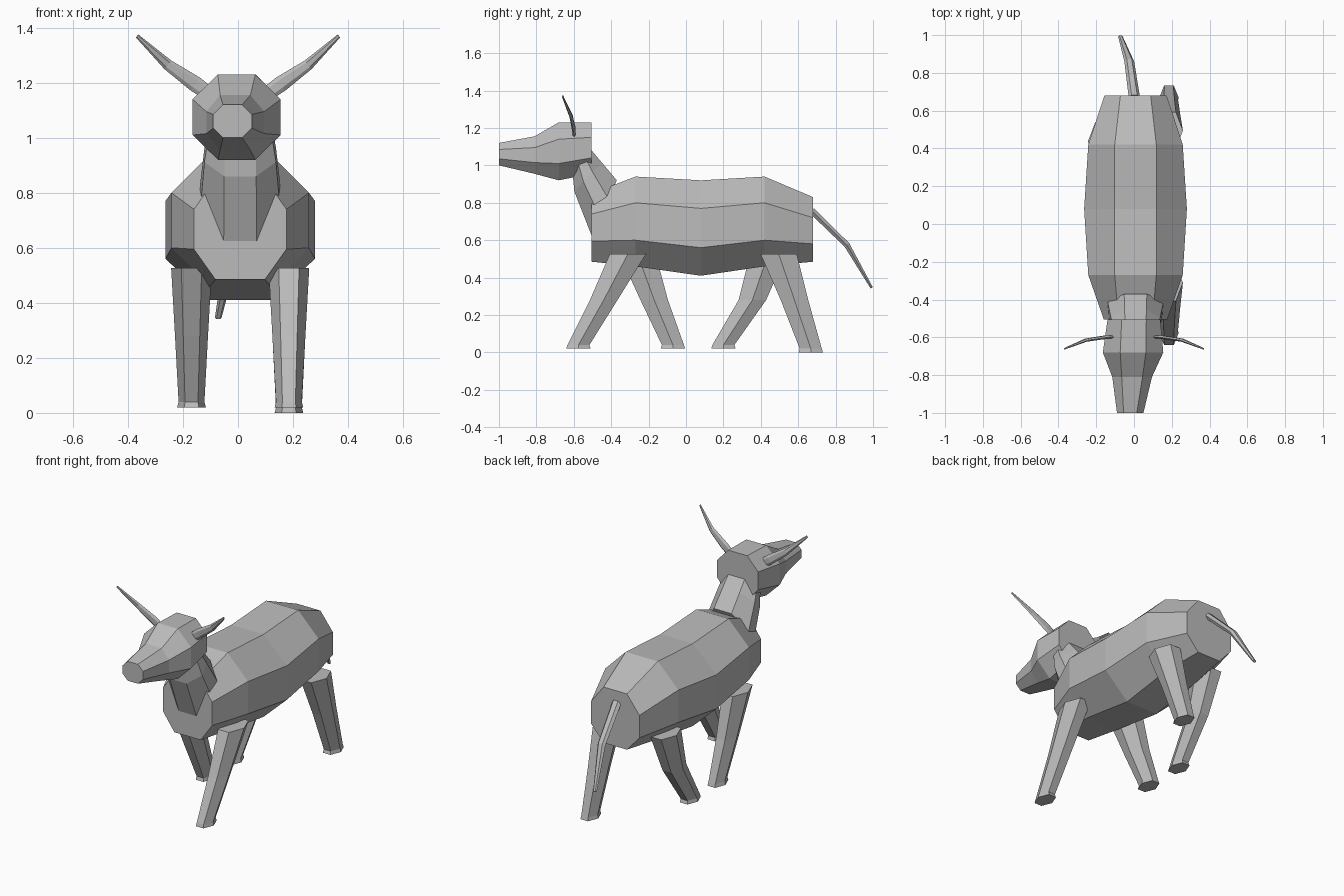
import bpy
import bmesh
from math import cos, sin, tau
from mathutils import Vector

default_cube = bpy.data.objects.get("Cube")
if default_cube:
    bpy.data.objects.remove(default_cube, do_unlink=True)

# Single grey material
grey = bpy.data.materials.new("plain_grey")
grey.use_nodes = True
grey_value = (0.5, 0.5, 0.5, 1)
grey.diffuse_color = grey_value
grey.node_tree.nodes["Principled BSDF"].inputs["Base Color"].default_value = grey_value

X_AXIS = Vector((1, 0, 0))
Y_AXIS = Vector((0, 1, 0))


def skin_rings(name, rings):
    """Join matching closed rings into a capped, flat shaded tube."""
    bm = bmesh.new()
    loops = [[bm.verts.new(point) for point in ring] for ring in rings]
    count = len(loops[0])
    for lower, upper in zip(loops, loops[1:]):
        for i in range(count):
            following = (i + 1) % count
            bm.faces.new((lower[i], lower[following], upper[following], upper[i]))
    bm.faces.new(loops[0])
    bm.faces.new(loops[-1])
    bmesh.ops.recalc_face_normals(bm, faces=bm.faces)
    mesh = bpy.data.meshes.new(name)
    bm.to_mesh(mesh)
    bm.free()
    mesh.materials.append(grey)
    part = bpy.data.objects.new(name, mesh)
    bpy.context.collection.objects.link(part)
    return part


def octagon(centre, outer, inner, levels):
    """Eight sided section from four (y, z) levels, top to bottom."""
    widths = (inner, outer, outer, inner)
    left = [(centre + w, y, z) for w, (y, z) in zip(widths, levels)]
    right = [(centre - w, y, z) for w, (y, z) in zip(widths, levels)]
    return left + right[::-1]


def upright_octagons(stations):
    """Sections standing upright at each y position."""
    return [octagon(centre, outer, inner, [(y, z) for z in heights])
            for y, centre, outer, inner, heights in stations]


def limb(name, stations, across, depth, sides=6):
    """Tapered limb through (centre, half width, half depth) stations."""
    rings = []
    for centre, width, thick in stations:
        rings.append([Vector(centre)
                      + across * width * cos(tau * i / sides)
                      + depth * thick * sin(tau * i / sides)
                      for i in range(sides)])
    return skin_rings(name, rings)


# Body
MIDDLE = 0.008
skin_rings("body", upright_octagons([
    (-0.505, MIDDLE, 0.168, 0.09, (0.85, 0.74, 0.595, 0.485)),
    (-0.27, MIDDLE, 0.25, 0.11, (0.94, 0.8, 0.6, 0.46)),
    (0.08, MIDDLE, 0.272, 0.11, (0.92, 0.77, 0.56, 0.41)),
    (0.42, MIDDLE, 0.25, 0.11, (0.94, 0.8, 0.6, 0.46)),
    (0.68, MIDDLE, 0.165, 0.08, (0.83, 0.72, 0.58, 0.485)),
]))

# Head
skin_rings("head", upright_octagons([
    (-1.0, -0.02, 0.07, 0.035, (1.12, 1.085, 1.035, 1.0)),
    (-0.81, -0.01, 0.105, 0.055, (1.155, 1.095, 1.015, 0.955)),
    (-0.68, -0.005, 0.16, 0.068, (1.23, 1.14, 1.01, 0.92)),
    (-0.505, 0, 0.14, 0.065, (1.23, 1.15, 1.04, 0.955)),
]))


# Neck, with each section tilted between a back point and a front point
def tilted_octagon(outer, inner, back, front):
    start, end = Vector(back), Vector(front)
    return octagon(MIDDLE, outer, inner, [start.lerp(end, i / 3) for i in range(4)])


skin_rings("neck", [
    tilted_octagon(0.147, 0.06, (-0.37, 0.92), (-0.503, 0.62)),
    tilted_octagon(0.13, 0.058, (-0.45, 1.015), (-0.597, 0.86)),
    tilted_octagon(0.11, 0.055, (-0.53, 1.11), (-0.61, 1.0)),
])

# Horns, thin and swept outward
for side, label in ((1, "left"), (-1, "right")):
    limb(label + "_horn", [
        ((side * 0.1, -0.597, 1.155), 0.026, 0.008),
        ((side * 0.155, -0.6, 1.195), 0.029, 0.01),
        ((side * 0.255, -0.615, 1.265), 0.02, 0.009),
        ((side * 0.367, -0.66, 1.37), 0.007, 0.004),
    ], Vector((-0.6 * side, 0, 0.8)), Y_AXIS)

# Tail
limb("tail", [
    ((0.002, 0.67, 0.76), 0.03, 0.02),
    ((-0.025, 0.86, 0.575), 0.026, 0.018),
    ((-0.072, 0.993, 0.345), 0.012, 0.008),
], X_AXIS, Vector((0, 0.8, 0.6)))

# Legs: side, hip y, knee y, foot y, foot height
legs = {
    "front_left_leg": (1, -0.31, -0.44, -0.575, 0.02),
    "front_right_leg": (-1, -0.26, -0.17, -0.07, 0.02),
    "rear_left_leg": (1, 0.495, 0.58, 0.667, 0),
    "rear_right_leg": (-1, 0.44, 0.355, 0.2, 0.02),
}
for name, (side, hip, knee, foot, ground) in legs.items():
    x = MIDDLE + side * 0.177
    limb(name, [
        ((x, hip, 0.527), 0.074, 0.112),
        ((x, knee, 0.28), 0.06, 0.085),
        ((x, foot, ground + 0.02), 0.047, 0.068),
        ((x, foot, ground), 0.052, 0.075),
    ], X_AXIS, Y_AXIS)
